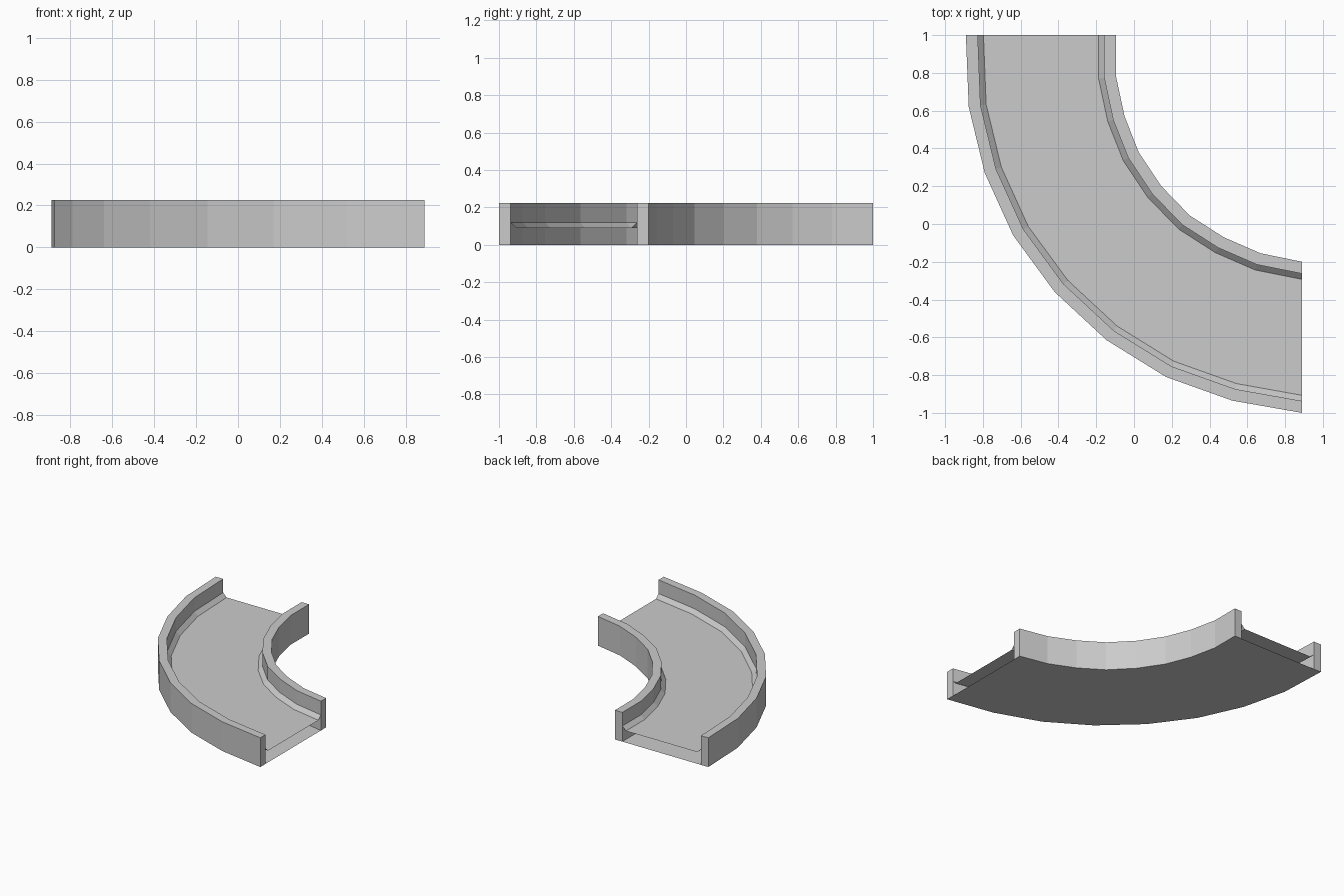
import bpy
import bmesh
from mathutils import Vector

cube = bpy.data.objects.get("Cube")
if cube:
    bpy.data.objects.remove(cube, do_unlink=True)

# One plain grey for the whole piece
grey = bpy.data.materials.new("light_grey")
grey.use_nodes = True
colour = (0.6, 0.6, 0.6, 1)
grey.diffuse_color = colour
grey.node_tree.nodes["Principled BSDF"].inputs["Base Color"].default_value = colour

WALL, HEIGHT = 0.063, 0.225   # wall thickness and height
FLOOR, LIP = 0.09, 0.03       # floor level and size of the sloped edge

# Plan of the bend, from the back end round to the right end
outer = [(-0.89, 1), (-0.875, 0.62), (-0.79, 0.27), (-0.64, -0.06), (-0.42, -0.36),
         (-0.145, -0.615), (0.17, -0.81), (0.52, -0.935), (0.89, -1)]
inner = [(-0.095, 1), (-0.095, 0.78), (-0.05, 0.57), (0.025, 0.38), (0.145, 0.2),
         (0.295, 0.045), (0.475, -0.07), (0.67, -0.155), (0.89, -0.2)]


def offset(path, distance):
    """Shift a plan path towards the inside of the bend; ends stay in plane."""
    pts = [Vector(p) for p in path]
    result = []
    for i, p in enumerate(pts):
        if i == 0:
            side = Vector((1, 0))
        elif i == len(pts) - 1:
            side = Vector((0, 1))
        else:
            along = (pts[i + 1] - pts[i - 1]).normalized()
            side = Vector((-along.y, along.x))
        result.append(p + side * distance)
    return result


def loft(name, rails, closed=False):
    """Skin between rails, each a plan path with a height."""
    bm = bmesh.new()
    rows = [[bm.verts.new((p[0], p[1], z)) for p in path] for path, z in rails]
    pairs = list(zip(rows, rows[1:]))
    if closed:
        pairs.append((rows[-1], rows[0]))
    for a, b in pairs:
        for i in range(len(a) - 1):
            bm.faces.new((a[i], a[i + 1], b[i + 1], b[i]))
    if closed:
        for end in (0, -1):
            bm.faces.new([row[end] for row in rows])
        bmesh.ops.recalc_face_normals(bm, faces=bm.faces)
    mesh = bpy.data.meshes.new(name)
    bm.to_mesh(mesh)
    bm.free()
    mesh.materials.append(grey)
    obj = bpy.data.objects.new(name, mesh)
    bpy.context.collection.objects.link(obj)
    return obj


# Side walls
outer_face = offset(outer, WALL)
inner_face = offset(inner, -WALL)
for name, a, b in (("outer_wall", outer, outer_face), ("inner_wall", inner_face, inner)):
    loft(name, [(a, 0), (b, 0), (b, HEIGHT), (a, HEIGHT)], closed=True)

# Raised floor sheet with sloped edges against the walls
loft("floor", [(outer_face, FLOOR + LIP), (offset(outer, WALL + LIP), FLOOR),
               (offset(inner, -WALL - LIP), FLOOR), (inner_face, FLOOR + LIP)])

# Base sheet closing the underside, open at both ends
loft("base", [(inner_face, 0), (outer_face, 0)])
